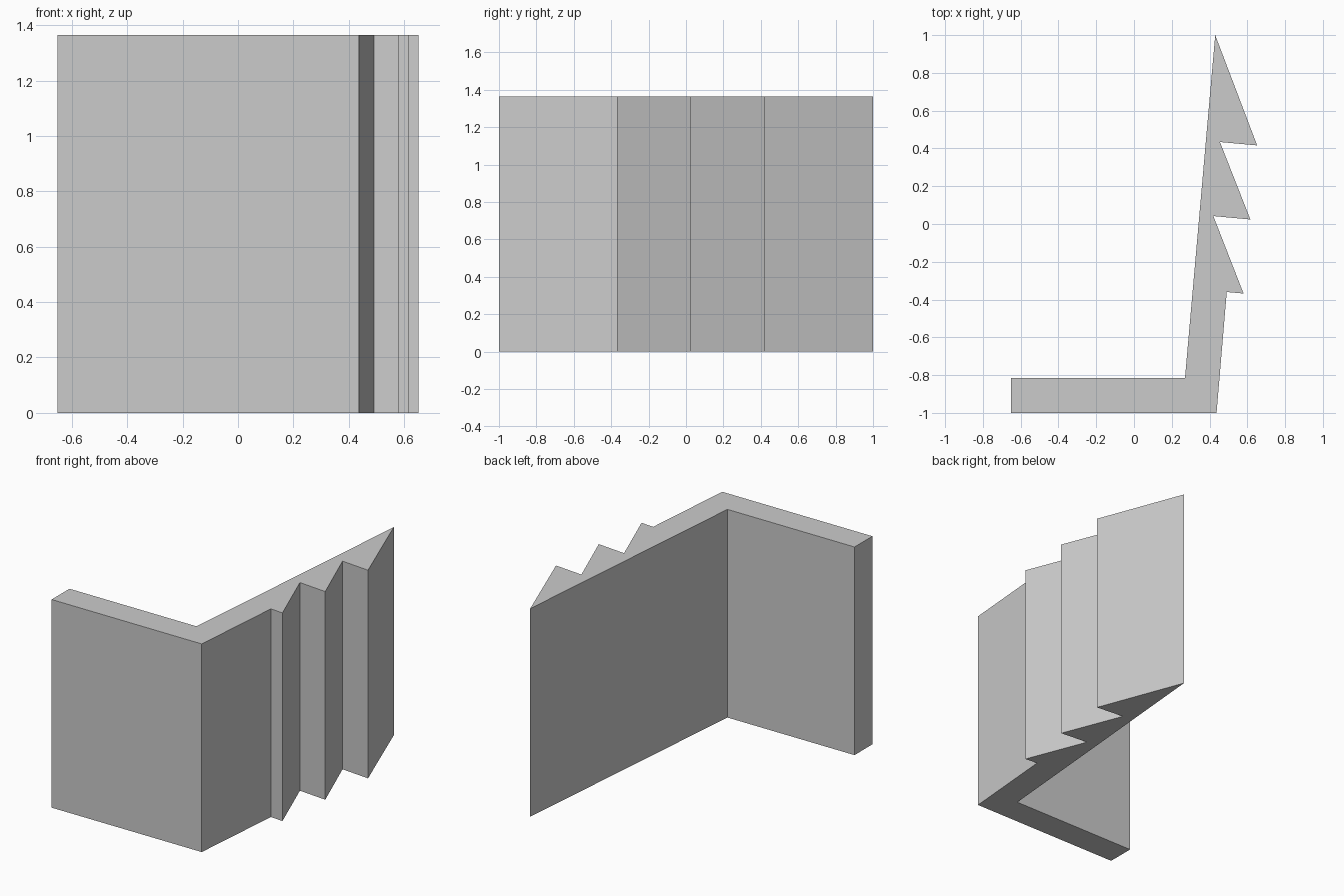
import bpy
import bmesh

cube = bpy.data.objects.get("Cube")
if cube:
    bpy.data.objects.remove(cube, do_unlink=True)

HEIGHT = 1.365

# Plain grey material
grey = bpy.data.materials.new("light_grey")
grey.use_nodes = True
colour = (0.6, 0.6, 0.6, 1.0)
grey.diffuse_color = colour
grey.node_tree.nodes["Principled BSDF"].inputs["Base Color"].default_value = colour

# Plan outline, counter-clockwise: foot flange, leaning web, barbed teeth
outline = [(-0.652, -1.0), (0.437, -1.0), (0.491, -0.36)]
barbs = [((0.58, -0.368), (0.42, 0.042)),
         ((0.616, 0.024), (0.455, 0.434)),
         ((0.652, 0.416), (0.43, 1.0))]
for tip, root in barbs:
    outline += [tip, root]
outline += [(0.27, -0.815), (-0.652, -0.815)]

# Extrude the outline straight up
bm = bmesh.new()
base = bm.faces.new([bm.verts.new((x, y, 0)) for x, y in outline])
result = bmesh.ops.extrude_face_region(bm, geom=[base], use_keep_orig=True)
top = [v for v in result["geom"] if isinstance(v, bmesh.types.BMVert)]
bmesh.ops.translate(bm, verts=top, vec=(0, 0, HEIGHT))
bmesh.ops.recalc_face_normals(bm, faces=bm.faces)

mesh = bpy.data.meshes.new("barbed_angle_profile")
bm.to_mesh(mesh)
bm.free()
mesh.materials.append(grey)
profile = bpy.data.objects.new("barbed_angle_profile", mesh)
bpy.context.collection.objects.link(profile)
